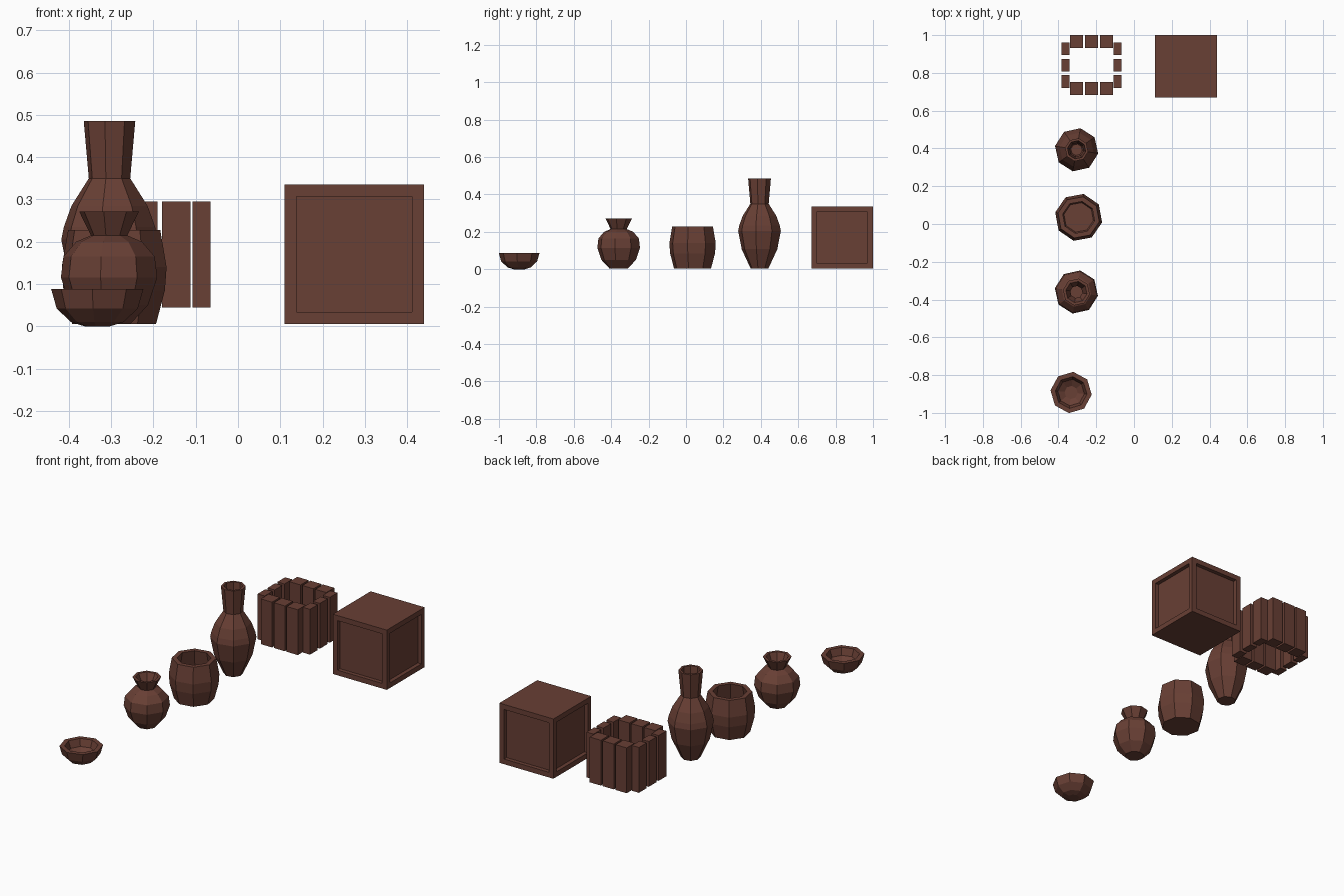
import bpy, bmesh, random
from math import cos, sin, pi, radians
from mathutils import Vector

if "Cube" in bpy.data.objects:
    bpy.data.objects.remove(bpy.data.objects["Cube"])

random.seed(7)
clay = bpy.data.materials.new("reddish_brown")
clay.diffuse_color = (0.14, 0.05, 0.035, 1)
clay.use_nodes = True
clay.node_tree.nodes["Principled BSDF"].inputs["Base Color"].default_value = clay.diffuse_color


def fracture(bm, count):
    """Split a closed mesh into solid Voronoi shards, kept in place."""
    xs, ys, zs = zip(*[v.co for v in bm.verts])
    seeds = [Vector([random.uniform(min(a), max(a)) for a in (xs, ys, zs)])
             for _ in range(count)]
    result = bpy.data.meshes.new("shards")
    out = bmesh.new()
    for p in seeds:
        shard = bm.copy()
        for q in seeds:
            if q is p:
                continue
            mid, n = (p + q) / 2, (q - p).normalized()
            cut = bmesh.ops.bisect_plane(
                shard, geom=shard.verts[:] + shard.edges[:] + shard.faces[:],
                dist=1e-6, plane_co=mid, plane_no=n, clear_outer=True)["geom_cut"]
            rim = [e for e in cut if isinstance(e, bmesh.types.BMEdge) and e.is_boundary]
            if rim:
                bmesh.ops.triangle_fill(shard, edges=rim, normal=n, use_beauty=True)
        if shard.faces:
            bmesh.ops.recalc_face_normals(shard, faces=shard.faces[:])
            shard.to_mesh(result)
            out.from_mesh(result)
        shard.free()
    bm.free()
    bpy.data.meshes.remove(result)
    return out


def add_object(name, bm, location=(0, 0, 0)):
    mesh = bpy.data.meshes.new(name)
    bm.to_mesh(mesh)
    bm.free()
    mesh.materials.append(clay)
    obj = bpy.data.objects.new(name, mesh)
    obj.location = location
    bpy.context.collection.objects.link(obj)


def vessel(name, x, y, profile, turn=-10, shards=9, sides=8):
    """Revolve an outer-then-inner wall profile into a faceted hollow pot."""
    bm = bmesh.new()
    k = 1 / cos(radians(turn))
    rings = []
    for r, z in profile:
        angles = [radians(turn) + 2 * pi * i / sides for i in range(sides)]
        rings.append([bm.verts.new((k * r * cos(a), k * r * sin(a), z)) for a in angles])
    for a, b in zip(rings, rings[1:]):
        for i in range(sides):
            j = (i + 1) % sides
            bm.faces.new((a[i], a[j], b[j], b[i]))
    bm.faces.new(rings[0][::-1])
    bm.faces.new(rings[-1])
    add_object(name, fracture(bm, shards), (x, y, 0))


def block(size):
    bm = bmesh.new()
    bmesh.ops.create_cube(bm, size=1)
    bmesh.ops.scale(bm, vec=size, verts=bm.verts)
    return bm


# Pottery row
vessel("bowl", -0.333, -0.892, [
    (0.030, 0.000), (0.062, 0.010), (0.096, 0.042), (0.109, 0.088),
    (0.084, 0.088), (0.070, 0.050), (0.035, 0.030)], turn=-6, shards=6)
vessel("small_pot", -0.305, -0.36, [
    (0.050, 0.005), (0.092, 0.050), (0.114, 0.115), (0.108, 0.165), (0.078, 0.200),
    (0.043, 0.215), (0.071, 0.272), (0.056, 0.272), (0.032, 0.218), (0.065, 0.190),
    (0.098, 0.135), (0.076, 0.055), (0.035, 0.025)], shards=11)
vessel("wide_pot", -0.293, 0.035, [
    (0.099, 0.005), (0.120, 0.085), (0.124, 0.140), (0.109, 0.228),
    (0.084, 0.228), (0.100, 0.140), (0.096, 0.085), (0.078, 0.030)], turn=-12)
vessel("tall_vase", -0.304, 0.393, [
    (0.048, 0.005), (0.095, 0.107), (0.114, 0.205), (0.108, 0.235), (0.090, 0.285),
    (0.049, 0.350), (0.061, 0.486), (0.048, 0.486), (0.036, 0.350), (0.075, 0.280),
    (0.094, 0.215), (0.076, 0.110), (0.030, 0.030)], shards=11)

# Crate with recessed panels on its four sides
crate = block((0.33, 0.33, 0.33))
walls = [f for f in crate.faces if abs(f.normal.z) < 0.5]
bmesh.ops.inset_individual(crate, faces=walls, thickness=0.04)
for face in bmesh.ops.extrude_discrete_faces(crate, faces=walls)["faces"]:
    face.normal_update()
    bmesh.ops.translate(crate, verts=face.verts, vec=face.normal * -0.022)
add_object("crate", fracture(crate, 14), (0.275, 0.835, 0.17))

# Square ring of loose planks, three per side
cx, cy = -0.225, 0.841
for s in (-1, 1):
    for i in (-1, 0, 1):
        add_object("front_plank" if s < 0 else "back_plank",
                   fracture(block((0.068, 0.069, 0.25)), 3),
                   (cx + 0.079 * i, cy + 0.1245 * s, 0.17))
        add_object("left_plank" if s < 0 else "right_plank",
                   fracture(block((0.043, 0.067, 0.25)), 3),
                   (cx + 0.1385 * s, cy + 0.0865 * i, 0.17))
